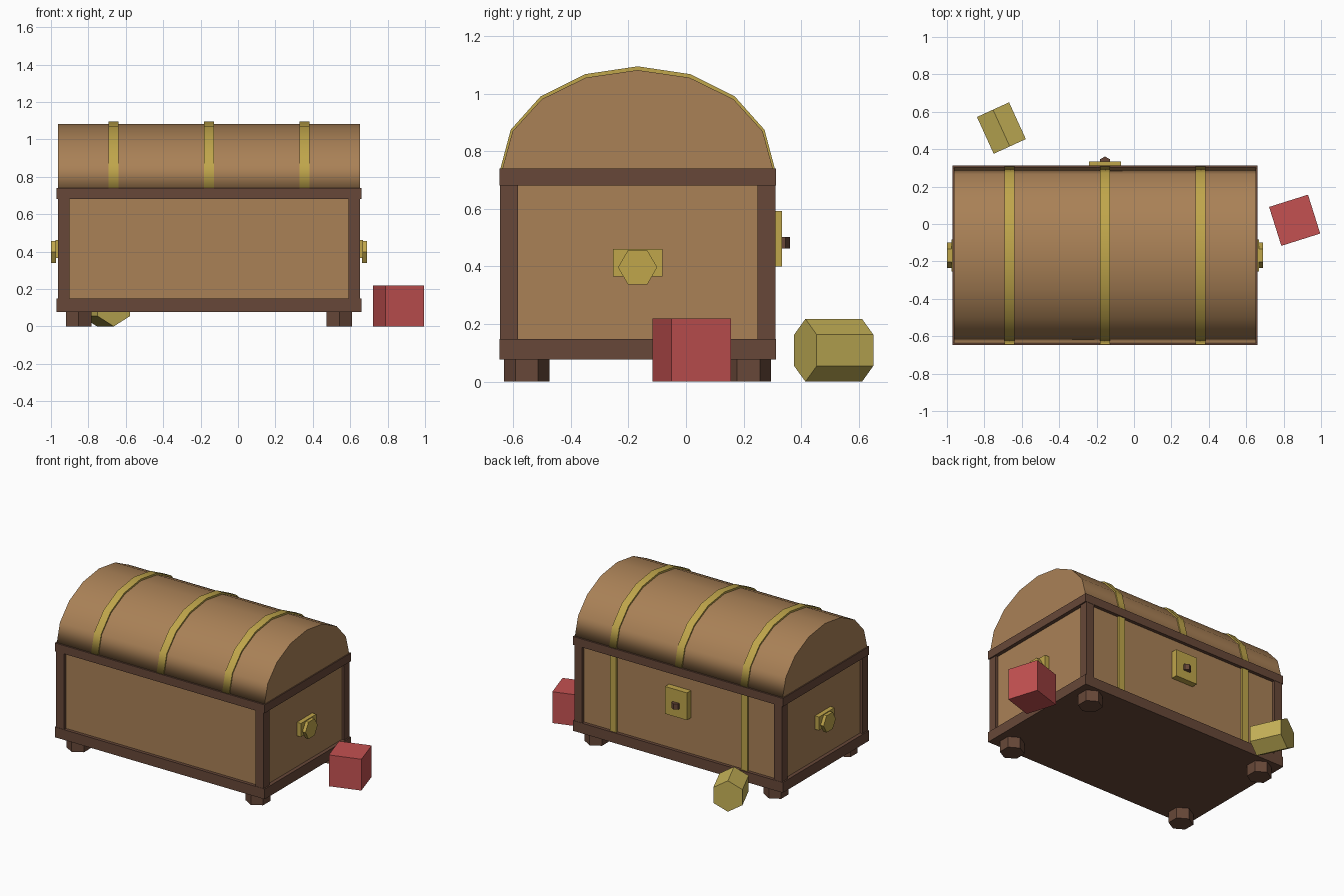
import bpy, bmesh, math
from mathutils import Matrix, Vector

if "Cube" in bpy.data.objects:
    bpy.data.objects.remove(bpy.data.objects["Cube"])


def material(name, rgb):
    m = bpy.data.materials.new(name)
    m.diffuse_color = (*[(c / 255) ** 2.2 for c in rgb], 1)
    m.use_nodes = True
    m.node_tree.nodes["Principled BSDF"].inputs["Base Color"].default_value = m.diffuse_color
    return m


WOOD = material("warm wood", (168, 128, 87))
DARK = material("dark wood", (103, 73, 59))
GOLD = material("gold metal", (190, 164, 76))
GEM = material("pale gold", (196, 176, 88))
RED = material("red", (194, 82, 82))

CX, CY = -0.155, -0.168   # chest centre


def finish(name, bm, mat):
    bmesh.ops.recalc_face_normals(bm, faces=bm.faces)
    me = bpy.data.meshes.new(name)
    bm.to_mesh(me)
    bm.free()
    me.materials.append(mat)
    ob = bpy.data.objects.new(name, me)
    bpy.context.collection.objects.link(ob)
    return ob


def box(name, lo, hi, mat, turn=0):
    lo, hi = Vector(lo), Vector(hi)
    bm = bmesh.new()
    bmesh.ops.create_cube(bm, size=1)
    bmesh.ops.transform(bm, verts=bm.verts,
                        matrix=Matrix.Translation((lo + hi) / 2)
                        @ Matrix.Rotation(turn, 4, 'Z')
                        @ Matrix.Diagonal((*(hi - lo), 1)))
    return finish(name, bm, mat)


def hexagon(name, centre, radius, depth, rot, mat):
    """Six-sided prism; a corner points along local y, axis along local z."""
    bm = bmesh.new()
    pts = [(radius * math.sin(i * math.pi / 3), radius * math.cos(i * math.pi / 3))
           for i in range(6)]
    low = [bm.verts.new((x, y, -depth / 2)) for x, y in pts]
    high = [bm.verts.new((x, y, depth / 2)) for x, y in pts]
    bm.faces.new(low)
    bm.faces.new(high)
    for i in range(6):
        j = (i + 1) % 6
        bm.faces.new((low[i], low[j], high[j], high[i]))
    bmesh.ops.transform(bm, verts=bm.verts, matrix=Matrix.Translation(centre) @ rot)
    return finish(name, bm, mat)


def arch(name, x0, x1, a, b, mat):
    """Eight-segment half-ellipse barrel with smooth curve and flat ends."""
    bm = bmesh.new()
    ends = [[bm.verts.new((x, CY + a * math.cos(i * math.pi / 8),
                           0.738 + b * math.sin(i * math.pi / 8)))
             for i in range(9)] for x in (x0, x1)]
    caps = [bm.faces.new(e) for e in ends]
    for i in range(9):
        j = (i + 1) % 9
        bm.faces.new((ends[0][i], ends[0][j], ends[1][j], ends[1][i])).smooth = True
    for c in caps:
        for e in c.edges:
            e.smooth = False
    return finish(name, bm, mat)


# Body panels and frame
box("body", (CX - 0.79, CY - 0.457, 0.09), (CX + 0.79, CY + 0.457, 0.72), WOOD)
for name, z0, z1 in (("bottom_rail", 0.077, 0.149), ("top_rail", 0.682, 0.74)):
    box(name, (CX - 0.816, CY - 0.48, z0), (CX + 0.816, CY + 0.48, z1), DARK)
for sx in (-1, 1):
    for sy in (-1, 1):
        x, y = CX + sx * 0.776, CY + sy * 0.447
        box("corner_post", (x - 0.031, y - 0.031, 0.14), (x + 0.031, y + 0.031, 0.69), DARK)
        hexagon("foot", (CX + sx * 0.697, CY + sy * 0.385, 0.04), 0.079, 0.08,
                Matrix.Identity(4), DARK)

# Barrel lid with metal bands
arch("lid", CX - 0.808, CX + 0.808, 0.47, 0.344, WOOD)
for dx in (-0.51, 0, 0.51):
    arch("lid_band", CX + dx - 0.027, CX + dx + 0.027, 0.477, 0.357, GOLD)
    if dx:
        box("back_strap", (CX + dx - 0.025, CY + 0.44, 0.14),
            (CX + dx + 0.025, CY + 0.472, 0.69), GOLD)

# Side handles: plate with six-sided knob
for s in (-1, 1):
    xs = sorted((CX + s * 0.77, CX + s * 0.822))
    box("handle_plate", (xs[0], CY - 0.086, 0.366), (xs[1], CY + 0.086, 0.461), GOLD)
    hexagon("handle_knob", (CX + s * 0.832, CY, 0.397), 0.068, 0.026,
            Matrix.Rotation(math.pi / 2, 4, 'Y'), GOLD)

# Lock on the back
box("lock_plate", (CX - 0.085, CY + 0.44, 0.40), (CX + 0.085, CY + 0.501, 0.592), GOLD)
hexagon("lock_knob", (CX, 0.331, 0.483), 0.03, 0.04, Matrix.Identity(4), DARK)

# Loose pieces on the ground
hexagon("gold_ingot", (-0.709, 0.513, 0.109), 0.109, 0.216,
        Matrix.Rotation(math.radians(24.5), 4, 'Z') @ Matrix.Rotation(math.pi / 2, 4, 'X'), GEM)
box("red_block", (0.859 - 0.109, 0.02 - 0.109, 0), (0.859 + 0.109, 0.02 + 0.109, 0.22),
    RED, math.radians(17.5))
